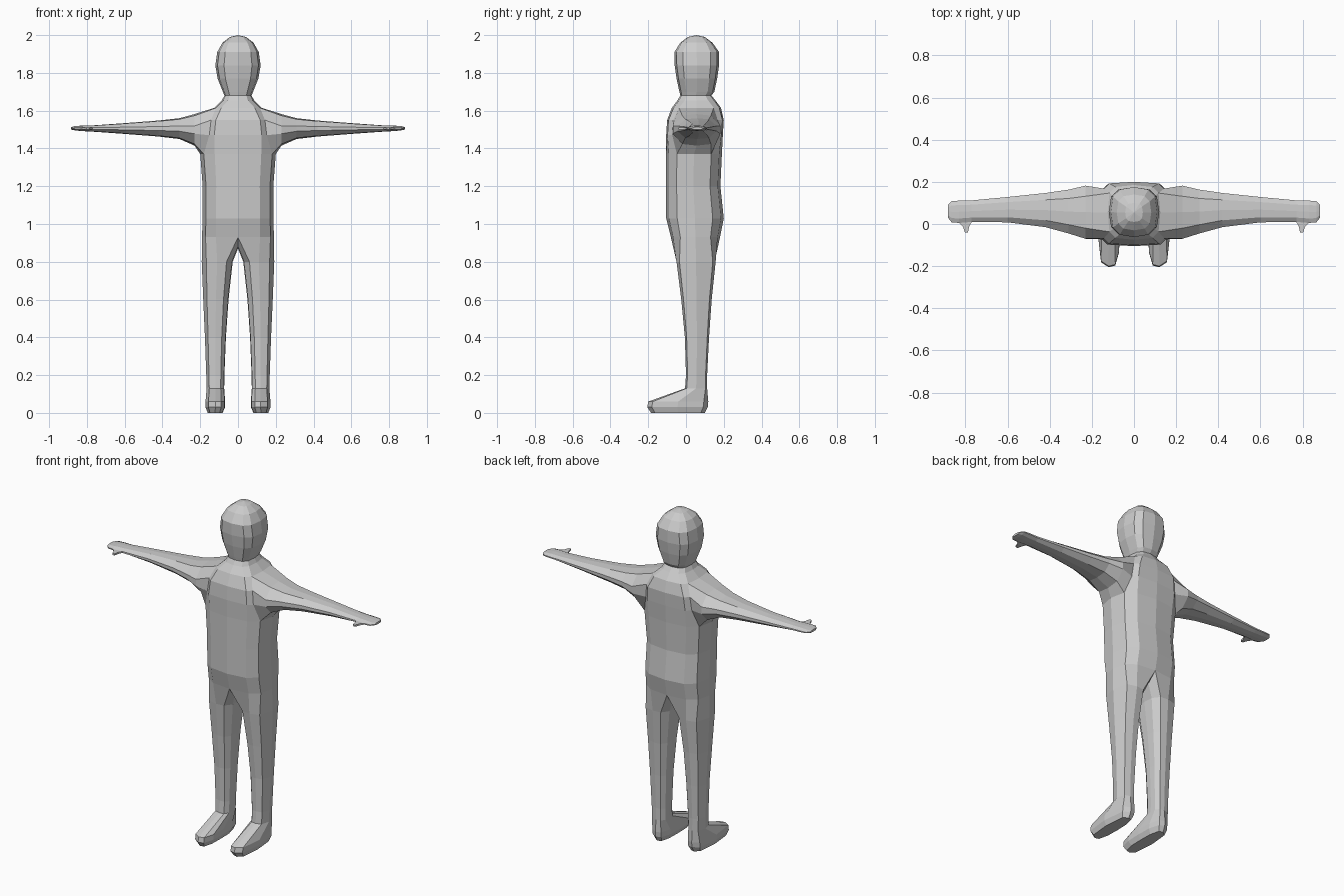
import bpy, bmesh, math

if "Cube" in bpy.data.objects:
    bpy.data.objects.remove(bpy.data.objects["Cube"])

bm = bmesh.new()


def make_ring(points):
    return [bm.verts.new(p) for p in points]


def bridge(a, b, closed=True, skip=()):
    """Join two rings with quads, leaving out the columns in skip."""
    n = len(a)
    for i in range(n if closed else n - 1):
        if i not in skip:
            j = (i + 1) % n
            bm.faces.new((a[i], a[j], b[j], b[i]))


def half_ring(z, w, y0, y1, e=0.7):
    """Half of a rounded-square section, front centre to back centre."""
    cy, d = (y0 + y1) / 2, (y1 - y0) / 2
    pts = []
    for i in range(7):
        s, c = math.sin(i * math.pi / 6), math.cos(i * math.pi / 6)
        x = 0.0 if i in (0, 6) else w * abs(s) ** e
        y = cy if i == 3 else cy - d * math.copysign(abs(c) ** e, c)
        pts.append((x, y, z))
    return make_ring(pts)


# Torso, neck and head: z, half width, front, back, roundness
trunk = [half_ring(*s) for s in (
    (0.93, 0.19, -0.08, 0.18),
    (1.03, 0.188, -0.105, 0.2),
    (1.2, 0.187, -0.105, 0.182),
    (1.37, 0.2, -0.105, 0.19),
    (1.47, 0.16, -0.105, 0.195, 0.35),
    (1.55, 0.15, -0.1, 0.2, 0.35),
    (1.615, 0.125, -0.075, 0.185, 0.5),
    (1.655, 0.085, -0.045, 0.155),
    (1.68, 0.072, -0.03, 0.135),
    (1.7, 0.08, -0.035, 0.15),
    (1.77, 0.108, -0.05, 0.165),
    (1.84, 0.12, -0.06, 0.175),
    (1.91, 0.11, -0.062, 0.175),
    (1.96, 0.082, -0.03, 0.14),
    (1.99, 0.042, 0.01, 0.1))]
for k in range(len(trunk) - 1):
    # The side columns stay open at the shoulder
    bridge(trunk[k], trunk[k + 1], False, (2, 3) if 3 <= k <= 5 else ())
crown = bm.verts.new((0, 0.055, 2.0))
for i in range(6):
    bm.faces.new((trunk[-1][i], trunk[-1][i + 1], crown))

# Arm: grows from the shoulder opening, x, front, back, bottom, top
arm_shape = ((-.6, -.9), (0, -1), (.6, -.9), (1, -.25), (1, .25),
             (.6, .9), (0, 1), (-.6, .9), (-1, .25), (-1, -.25))
r0, r1, r2, r3 = trunk[3:7]
previous = [r0[2], r0[3], r0[4], r1[4], r2[4], r3[4], r3[3], r3[2], r2[2], r1[2]]
arm_sections = (
    (0.23, -0.07, 0.182, 1.415, 1.582),
    (0.31, -0.045, 0.163, 1.45, 1.56),
    (0.42, -0.015, 0.147, 1.463, 1.548),
    (0.6, 0.008, 0.128, 1.477, 1.534),
    (0.77, 0.01, 0.112, 1.489, 1.522),
    (0.83, 0.005, 0.111, 1.492, 1.521),
    (0.865, 0.008, 0.108, 1.496, 1.518),
    (0.883, 0.03, 0.09, 1.5, 1.513))
for k, (x, y0, y1, z0, z1) in enumerate(arm_sections):
    ring = make_ring([(x, (y0 + y1) / 2 + u * (y1 - y0) / 2,
                       (z0 + z1) / 2 + v * (z1 - z0) / 2) for u, v in arm_shape])
    if k == 5:
        # Thumb: pulled out of the front strip of the hand
        bridge(previous, ring, True, (8,))
        root = [previous[8], ring[8], ring[9], previous[9]]
        for y, xa, xb in ((-0.012, 0.782, 0.812), (-0.04, 0.788, 0.802)):
            tip = make_ring([(xa, y, 1.51), (xb, y, 1.51),
                             (xb, y, 1.5), (xa, y, 1.5)])
            bridge(root, tip)
            root = tip
        bm.faces.new(root)
    else:
        bridge(previous, ring)
    previous = ring
bm.faces.new(previous)

# Leg and foot: z, inner, outer, front, back
leg_shape = ((-.6, -.95), (0, -1), (.7, -.85), (1, 0), (.7, .85),
             (0, 1), (-.6, .95), (-.95, .55), (-1, 0), (-.95, -.55))
crotch = make_ring([(0, 0.12, 0.88), (0, 0.05, 0.87), (0, -0.03, 0.88)])
previous = trunk[0] + crotch
for z, x0, x1, y0, y1 in (
        (0.8, 0.028, 0.192, -0.05, 0.157),
        (0.6, 0.05, 0.184, -0.025, 0.136),
        (0.4, 0.064, 0.175, -0.006, 0.122),
        (0.2, 0.072, 0.168, 0.0, 0.112),
        (0.13, 0.073, 0.166, -0.005, 0.112),
        (0.06, 0.068, 0.172, -0.2, 0.118),
        (0.03, 0.068, 0.172, -0.205, 0.115),
        (0.0, 0.082, 0.16, -0.185, 0.1)):
    ring = make_ring([((x0 + x1) / 2 + u * (x1 - x0) / 2,
                       (y0 + y1) / 2 + v * (y1 - y0) / 2, z) for u, v in leg_shape])
    bridge(previous, ring)
    previous = ring
bm.faces.new(previous)

# Half body, completed by a mirror
bmesh.ops.recalc_face_normals(bm, faces=bm.faces)
mesh = bpy.data.meshes.new("body")
bm.to_mesh(mesh)
bm.free()
body = bpy.data.objects.new("body", mesh)
bpy.context.collection.objects.link(body)
mirror = body.modifiers.new("mirror", 'MIRROR')
mirror.use_axis[0] = True
mirror.merge_threshold = 0.001

grey = bpy.data.materials.new("light_grey")
grey.diffuse_color = (0.6, 0.6, 0.6, 1)
grey.use_nodes = True
grey.node_tree.nodes["Principled BSDF"].inputs["Base Color"].default_value = grey.diffuse_color
mesh.materials.append(grey)
